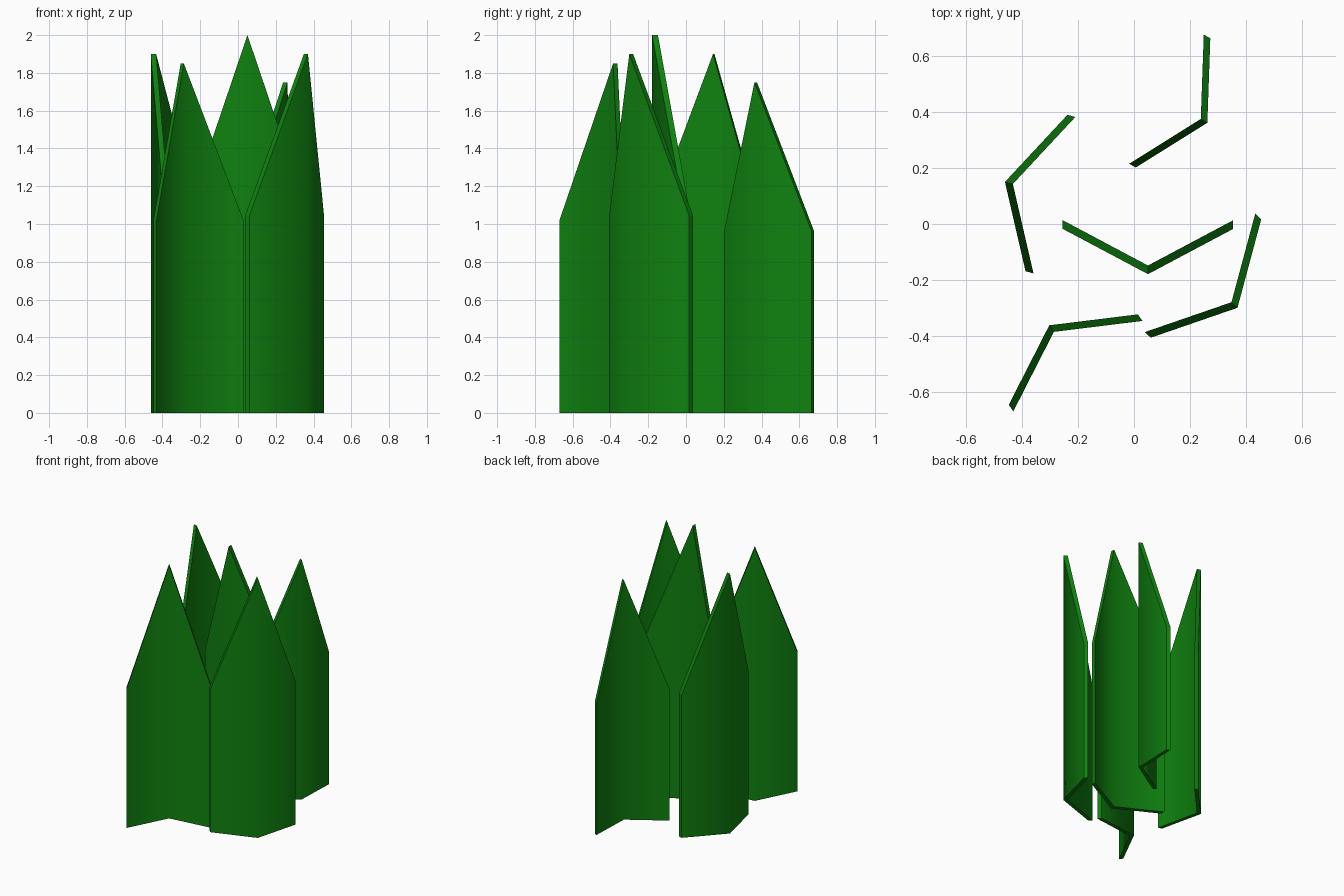
import bpy
import bmesh
from math import radians
from mathutils import Matrix

cube = bpy.data.objects.get("Cube")
if cube:
    bpy.data.objects.remove(cube, do_unlink=True)

# Colour
green = bpy.data.materials.new("leaf_green")
green.use_nodes = True
colour = (0.005, 0.22, 0.005, 1)
green.diffuse_color = colour
green.node_tree.nodes["Principled BSDF"].inputs["Base Color"].default_value = colour

HALF_WIDTH, FOLD_DEPTH, THICKNESS = 0.305, 0.162, 0.031
SHOULDER, TIP = 1.1, 2.0


def folded_blade(name, x, y, turn, height):
    """Pointed blade folded along its middle, extruded straight back."""
    bm = bmesh.new()
    profile = [(-HALF_WIDTH, 0, SHOULDER), (0, -FOLD_DEPTH, TIP), (HALF_WIDTH, 0, SHOULDER)]
    low = [bm.verts.new((px, py - THICKNESS / 2, 0)) for px, py, pz in profile]
    high = [bm.verts.new((px, py - THICKNESS / 2, pz)) for px, py, pz in profile]
    sheet = [bm.faces.new((low[i], low[i + 1], high[i + 1], high[i])) for i in range(2)]

    # Give the sheet its thickness
    back = bmesh.ops.extrude_face_region(bm, geom=sheet, use_keep_orig=True)["geom"]
    moved = [g for g in back if isinstance(g, bmesh.types.BMVert)]
    bmesh.ops.translate(bm, verts=moved, vec=(0, THICKNESS, 0))
    bmesh.ops.recalc_face_normals(bm, faces=bm.faces)

    # Broad faces shade softly over the fold, rims stay flat
    for face in bm.faces:
        face.smooth = abs(face.normal.y) > 0.5 and abs(face.normal.z) < 0.5

    # Size, turn and place the blade
    bm.transform(Matrix.Translation((x, y, 0)) @ Matrix.Rotation(radians(turn), 4, "Z")
                 @ Matrix.Scale(height / TIP, 4))
    mesh = bpy.data.meshes.new(name)
    bm.to_mesh(mesh)
    bm.free()
    mesh.materials.append(green)
    bpy.context.collection.objects.link(bpy.data.objects.new(name, mesh))


folded_blade("centre_blade", 0.05, -0.002, 0, 2.0)
folded_blade("front_left_blade", 0.247, -0.185, 47, 1.9)
folded_blade("front_right_blade", -0.209, -0.497, 215, 1.85)
folded_blade("right_blade", -0.299, 0.107, 255, 1.9)
folded_blade("back_left_blade", 0.128, 0.44, 60, 1.75)
